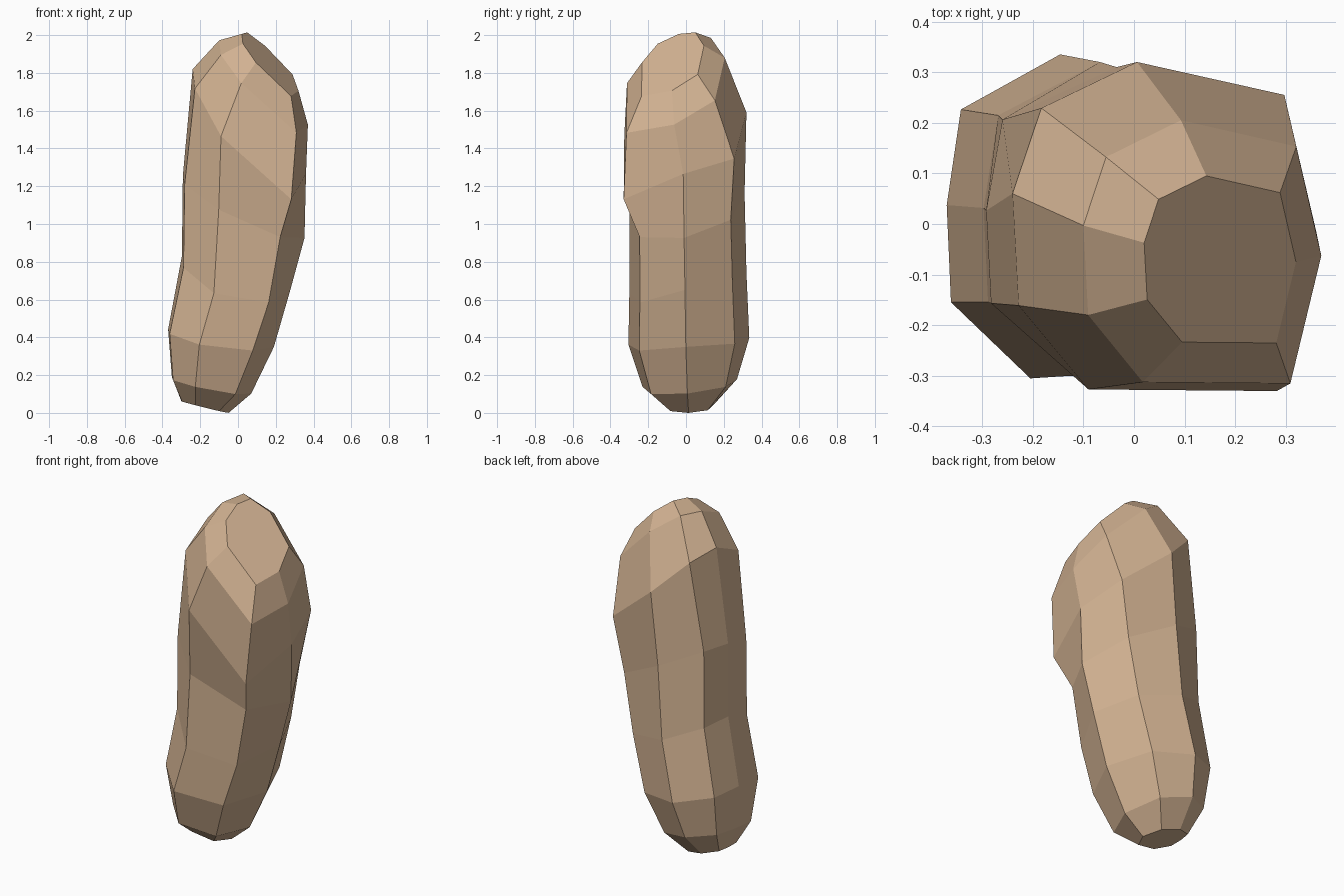
import bpy, bmesh

if "Cube" in bpy.data.objects:
    bpy.data.objects.remove(bpy.data.objects["Cube"])

# Eight-sided section outlines in unit coordinates: upper body and lower body
UPPER = [(-1, .2), (-.81, .72), (-.18, 1), (.79, .8),
         (1, -.03), (.74, -1), (-.5, -.99), (-.96, -.48)]
LOWER = [(-1, .07), (-.9, .66), (-.2, 1), (.64, .76),
         (1, -.05), (.6, -.82), (-.41, -1), (-.97, -.53)]

# Rings from top to bottom: centre x, y, z, radius x, y, slope in x, y, bulge
RINGS = [
    (.17, -.07, 1.85, .15, .165, -.95, .41, 0),
    (.135, -.055, 1.74, .235, .26, -.90, .39, 0),
    (.06, -.005, 1.435, .30, .325, -.89, .33, .10),
    (.03, .005, 1.07, .322, .305, -.50, .20, .02),
    (-.01, .01, .66, .287, .31, -.30, .20, .08),
    (-.09, .015, .365, .28, .32, -.16, .07, .03),
    (-.14, .02, .145, .21, .25, -.20, .10, 0),
    (-.175, .02, .031, .125, .125, -.25, .03, 0),
]

# Loft the bent, tilted sections into one body with flat end caps
bm = bmesh.new()
loops = []
for i, (cx, cy, cz, rx, ry, sx, sy, bulge) in enumerate(RINGS):
    outline = UPPER if i < 3 else LOWER
    loops.append([bm.verts.new((cx + u * rx, cy + v * ry,
                                cz + sx * u * rx + sy * v * ry + bulge * (1 - v * v)))
                  for u, v in outline])
for a, b in zip(loops, loops[1:]):
    for j in range(8):
        k = (j + 1) % 8
        bm.faces.new((a[j], a[k], b[k], b[j]))
bm.faces.new(loops[0])
bm.faces.new(loops[-1])
bmesh.ops.recalc_face_normals(bm, faces=bm.faces)

# Stand the body on the ground
low = min(v.co.z for v in bm.verts)
bmesh.ops.translate(bm, verts=bm.verts, vec=(0, 0, -low))

mesh = bpy.data.meshes.new("potato_body")
bm.to_mesh(mesh)
bm.free()
body = bpy.data.objects.new("potato_body", mesh)
bpy.context.collection.objects.link(body)

# Tan skin
skin = bpy.data.materials.new("tan_skin")
skin.diffuse_color = (.65, .45, .29, 1)
skin.use_nodes = True
skin.node_tree.nodes["Principled BSDF"].inputs["Base Color"].default_value = skin.diffuse_color
mesh.materials.append(skin)
